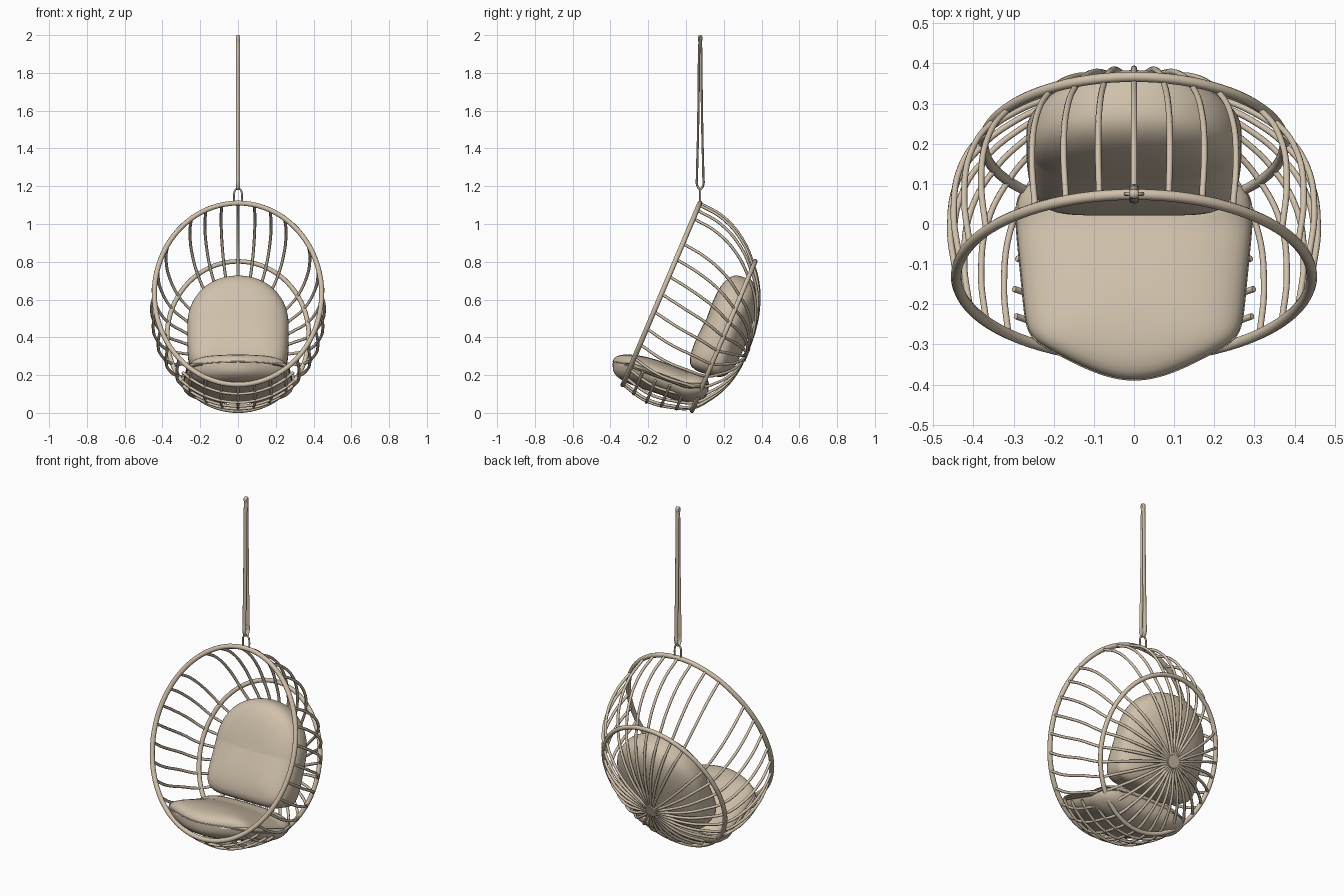
import bpy, bmesh, math
from mathutils import Vector

if "Cube" in bpy.data.objects:
    bpy.data.objects.remove(bpy.data.objects["Cube"])

tan_mat = bpy.data.materials.new("warm_tan")
tan_mat.diffuse_color = (0.63, 0.53, 0.405, 1)
tan_mat.use_nodes = True
tan_mat.node_tree.nodes["Principled BSDF"].inputs["Base Color"].default_value = tan_mat.diffuse_color


def add_tubes(name, paths, radius, closed=False, smooth=False, sides=2):
    """Round tubes along paths, turned into one mesh."""
    cu = bpy.data.curves.new(name, 'CURVE')
    cu.dimensions = '3D'
    cu.bevel_depth = radius
    cu.bevel_resolution = sides
    cu.use_fill_caps = True
    cu.resolution_u = 6
    for pts in paths:
        sp = cu.splines.new('BEZIER' if smooth else 'POLY')
        if smooth:
            sp.bezier_points.add(len(pts) - 1)
            for bp, p in zip(sp.bezier_points, pts):
                bp.co = p
                bp.handle_left_type = bp.handle_right_type = 'AUTO'
        else:
            sp.points.add(len(pts) - 1)
            for q, p in zip(sp.points, pts):
                q.co = (*p, 1)
        sp.use_smooth = True
        sp.use_cyclic_u = closed
    tmp = bpy.data.objects.new(name + "_path", cu)
    bpy.context.collection.objects.link(tmp)
    dg = bpy.context.evaluated_depsgraph_get()
    me = bpy.data.meshes.new_from_object(tmp.evaluated_get(dg))
    bpy.data.objects.remove(tmp)
    return finish(name, me)


def finish(name, me):
    me.name = name
    me.materials.clear()
    me.materials.append(tan_mat)
    for p in me.polygons:
        p.use_smooth = True
    ob = bpy.data.objects.new(name, me)
    bpy.context.collection.objects.link(ob)
    return ob


# Tilted basket frame: u runs backward through the bowl, v runs up the ring
def frame(x, u, v):
    return Vector((x, -0.13 + 0.921 * u + 0.39 * v, 0.63 - 0.39 * u + 0.921 * v))


# Bowl profile: depth u, centre shift c, half width a, half height b
PROFILE = [(0, 0, .443, .522), (.144, -.025, .458, .528), (.283, -.05, .438, .483),
           (.39, -.08, .375, .41), (.45, -.085, .305, .335), (.50, -.095, .215, .235),
           (.53, -.108, .105, .115), (.537, -.12, .02, .02)]


def bowl(u):
    for p, q in zip(PROFILE, PROFILE[1:]):
        if u <= q[0]:
            t = (u - p[0]) / (q[0] - p[0])
            return [i + (j - i) * t for i, j in zip(p, q)]
    return PROFILE[-1]


def on_bowl(row, th):
    u, c, a, b = row
    return frame(a * math.sin(th), u, c + b * math.cos(th))


def hoop(row, n=80):
    return [on_bowl(row, 2 * math.pi * i / n) for i in range(n)]


# Main hoops
add_tubes("front_ring", [hoop(PROFILE[0])], 0.0135, closed=True, sides=3)
add_tubes("back_ring", [hoop((.39, -.077, .375, .429))], 0.0125, closed=True, sides=3)

# Ribs running from the front ring to the hub
ribs = []
for k in range(32):
    if k in (4, 28):          # open gaps beside the top group
        continue
    ribs.append([on_bowl(r, 2 * math.pi * k / 32) for r in PROFILE])
add_tubes("ribs", ribs, 0.0078, smooth=True)

# Short cross hoops under the seat
cross = []
for u in (.07, .15, .23, .31):
    u0, c, a, b = bowl(u)
    cross.append([on_bowl((u, c, a + .008, b + .008), math.pi + math.radians(d))
                  for d in range(-40, 41, 4)])
add_tubes("seat_cross_hoops", cross, 0.0078)

# Hub disc at the back
bm = bmesh.new()
bmesh.ops.create_cone(bm, cap_ends=True, segments=32, radius1=.042, radius2=.036, depth=.022)
rot = Vector((0, .921, -.39)).to_track_quat('Z', 'Y').to_matrix()
bmesh.ops.rotate(bm, verts=bm.verts, cent=(0, 0, 0), matrix=rot)
bmesh.ops.translate(bm, verts=bm.verts, vec=frame(0, .537, -.12))
me = bpy.data.meshes.new("hub")
bm.to_mesh(me)
bm.free()
hub = finish("hub", me)
bpy.context.view_layer.objects.active = hub
hub.select_set(True)
bpy.ops.object.shade_smooth_by_angle()


def super_r(t, n):
    return (abs(math.cos(t)) ** n + abs(math.sin(t)) ** n) ** (-1 / n)


def cushion_point(t, phi, w, top, bot, thick, p):
    """Pillow point: top/bot = (half length, squareness)."""
    half, n = top if math.sin(t) >= 0 else bot
    r, q = super_r(t, n), super_r(phi, p)
    k = r * q * math.cos(phi)
    return (w * k * math.cos(t), half * k * math.sin(t), thick * q * math.sin(phi))


def add_cushion(name, place, shape, n=96, m=28):
    bm = bmesh.new()
    rows = []
    for j in range(1, m):
        phi = -math.pi / 2 + math.pi * j / m
        rows.append([bm.verts.new(place(*cushion_point(2 * math.pi * i / n, phi, *shape)))
                     for i in range(n)])
    for a, b in zip(rows, rows[1:]):
        for i in range(n):
            k = (i + 1) % n
            bm.faces.new((a[i], a[k], b[k], b[i]))
    for row, s in ((rows[0], -1), (rows[-1], 1)):
        c = bm.verts.new(place(0, 0, s * shape[3]))
        for i in range(n):
            bm.faces.new((row[i], row[(i + 1) % n], c))
    bmesh.ops.recalc_face_normals(bm, faces=bm.faces)
    me = bpy.data.meshes.new(name)
    bm.to_mesh(me)
    bm.free()
    return finish(name, me)


# Seat cushion: tipped up toward the front, with a bowed front edge
def seat_place(x, s, t):
    y = -0.13 + s
    z = 0.14 + (-0.37 * y if y < 0 else 0) + (t if t > 0 else 1.12 * t)
    z -= 0.25 * x * x if t > 0 else -0.25 * x * x
    if s < 0:
        y -= 0.08 * (s / 0.178) ** 2 * math.cos(min(abs(x) / 0.27, 1) * math.pi / 2) ** 1.5
    return Vector((x * (1 + 0.35 * s), y, z))


seat_shape = (.281, (.25, 6), (.178, 7), .084, 3.2)
add_cushion("seat_cushion", seat_place, seat_shape)
seam = [seat_place(*cushion_point(2 * math.pi * i / 100, .2, *seat_shape)) for i in range(100)]
add_tubes("seat_piping", [seam], 0.003, closed=True, sides=1)


# Back cushion: leaning back, rear curved to the bowl, fuller at the lower front
def back_place(x, s, t):
    y, z = 0.222 + 0.33 * s + 0.944 * t, 0.46 + 0.944 * s - 0.33 * t
    if t > 0:
        y -= 0.6 * x * x * t / 0.12
    elif s < 0:
        y += 0.05 * (s / 0.28) * min(1, -t / 0.08)
    return Vector((x, y, z))


add_cushion("back_cushion", back_place, (.268, (.272, 2.1), (.275, 6), .12, 3))

# Hanging link around the top of the front ring
link = []
for i in range(32):
    t = 2 * math.pi * i / 32
    r = super_r(t, 3)
    link.append((.021 * r * math.cos(t), .075, 1.143 + .043 * r * math.sin(t)))
add_tubes("hanging_link", [link], 0.005, closed=True)

# Flat strap loop, wide at the bottom and closing at the top
side = [(.014, 1.2), (.016, 1.26), (.012, 1.45), (.008, 1.7), (.004, 1.96)]
loop = [(0, .075, 1.186)] + [(0, .075 + d, z) for d, z in side] + [(0, .075, 1.994)]
loop += [(0, .075 - d, z) for d, z in reversed(side)]
rope = add_tubes("hanging_rope", [loop], 0.0058, closed=True, smooth=True)
for v in rope.data.vertices:
    v.co.x *= 2
